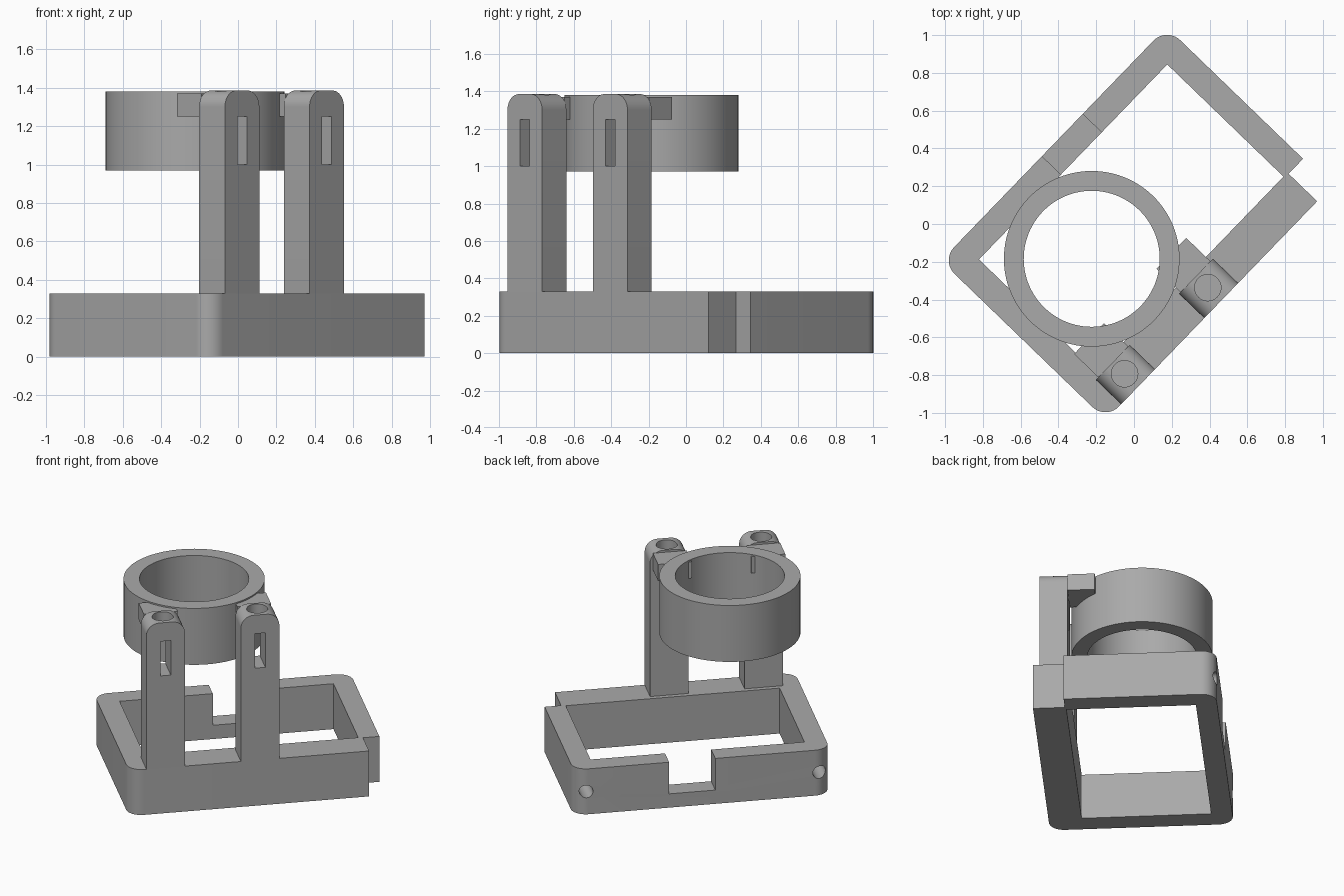
import bpy, bmesh, math
from mathutils import Matrix, Vector

cube = bpy.data.objects.get("Cube")
if cube:
    bpy.data.objects.remove(cube, do_unlink=True)

grey = bpy.data.materials.new("plain_grey")
grey.use_nodes = True
GREY = (0.4, 0.4, 0.4, 1)
grey.diffuse_color = GREY
grey.node_tree.nodes["Principled BSDF"].inputs["Base Color"].default_value = GREY

# The whole bracket is turned on the ground plane
TURN = Matrix.Rotation(math.radians(46), 4, 'Z')


def rounded(corners, steps=10):
    """Outline from (a, b, radius) right-angled corners."""
    pts = []
    for i, (a, b, r) in enumerate(corners):
        p = Vector((a, b))
        if not r:
            pts.append(p)
            continue
        d0 = (Vector(corners[i - 1][:2]) - p).normalized()
        d1 = (Vector(corners[(i + 1) % len(corners)][:2]) - p).normalized()
        for k in range(steps + 1):
            t = k / steps * math.pi / 2
            pts.append(p + r * (d0 * (1 - math.sin(t)) + d1 * (1 - math.cos(t))))
    return pts


def circle(a, b, r, n=32):
    return [Vector((a + r * math.cos(2 * math.pi * k / n),
                    b + r * math.sin(2 * math.pi * k / n))) for k in range(n)]


def extrude(name, outline, lo, hi, axis='Z'):
    """Prism along Z (outline in x, y) or along Y (outline in x, z)."""
    bm = bmesh.new()
    place = (lambda p, h: (p.x, p.y, h)) if axis == 'Z' else (lambda p, h: (p.x, h, p.y))
    face = bm.faces.new([bm.verts.new(place(p, lo)) for p in outline])
    top = bmesh.ops.extrude_face_region(bm, geom=[face])["geom"]
    shift = Vector(place(Vector((0, 0)), hi - lo))
    bmesh.ops.translate(bm, vec=shift, verts=[v for v in top if isinstance(v, bmesh.types.BMVert)])
    bmesh.ops.recalc_face_normals(bm, faces=bm.faces)
    mesh = bpy.data.meshes.new(name)
    bm.to_mesh(mesh)
    bm.free()
    mesh.materials.append(grey)
    obj = bpy.data.objects.new(name, mesh)
    bpy.context.collection.objects.link(obj)
    obj.matrix_world = TURN
    return obj


def box(name, x0, x1, y0, y1, z0, z1):
    return extrude(name, rounded([(x0, y0, 0), (x1, y0, 0), (x1, y1, 0), (x0, y1, 0)]), z0, z1)


def cut(obj, cutters):
    """Subtract each cutter, then drop it."""
    for c in cutters:
        c.hide_render = True
        mod = obj.modifiers.new("cut", 'BOOLEAN')
        mod.operation, mod.solver, mod.object = 'DIFFERENCE', 'EXACT', c
    bpy.context.view_layer.update()
    result = bpy.data.meshes.new_from_object(obj.evaluated_get(bpy.context.evaluated_depsgraph_get()))
    obj.modifiers.clear()
    obj.data = result
    for c in cutters:
        bpy.data.objects.remove(c, do_unlink=True)


def smooth(obj):
    bpy.ops.object.select_all(action='DESELECT')
    obj.select_set(True)
    bpy.context.view_layer.objects.active = obj
    bpy.ops.object.shade_smooth_by_angle(angle=math.radians(30))


FRONT, BASE_TOP, TOP = -0.614, 0.33, 1.385

# Open rectangular base with a stepped corner, rear gap and two rear screw holes
base = extrude("base_frame", rounded([
    (-0.85, FRONT, 0.1), (0.76, FRONT, 0), (0.76, -0.404, 0),
    (0.87, -0.404, 0), (0.87, 0.6, 0.1), (-0.85, 0.6, 0.1)]), 0, BASE_TOP)
cut(base, [
    box("opening_cutter", -0.705, 0.73, -0.395, 0.46, -0.1, 0.5),
    box("gap_cutter", -0.08, 0.23, 0.4, 0.7, 0.1, 0.5),
    extrude("screw_cutter", circle(-0.78, 0.165, 0.045), 0.3, 0.7, 'Y'),
    extrude("screw_cutter", circle(0.785, 0.165, 0.045), 0.3, 0.7, 'Y')])
smooth(base)

# Ring held at the top
RING_X, RING_Y = -0.288, 0.033
ring = extrude("holder_ring", circle(RING_X, RING_Y, 0.465, 96), 0.97, 1.38)
cut(ring, [extrude("bore_cutter", circle(RING_X, RING_Y, 0.36, 96), 0.8, 1.5)])
smooth(ring)

# Two posts with a slot, a top socket and an arm reaching to the ring
for side, sign in (("right", -1), ("left", 1)):
    x = RING_X + sign * 0.317
    post = extrude(side + "_post", rounded([
        (x - 0.129, BASE_TOP, 0), (x + 0.129, BASE_TOP, 0),
        (x + 0.129, TOP, 0.085), (x - 0.129, TOP, 0.085)]), FRONT, -0.428, 'Y')
    cut(post, [
        box("slot_cutter", x - 0.035, x + 0.035, -0.8, -0.3, 1.0, 1.25),
        extrude("socket_cutter", circle(x, -0.515, 0.07), 1.27, 1.5)])
    smooth(post)
    near, far = sorted((RING_X + sign * 0.2, RING_X + sign * 0.427))
    box(side + "_arm", near, far, -0.428, -0.25, 1.25, 1.37)
